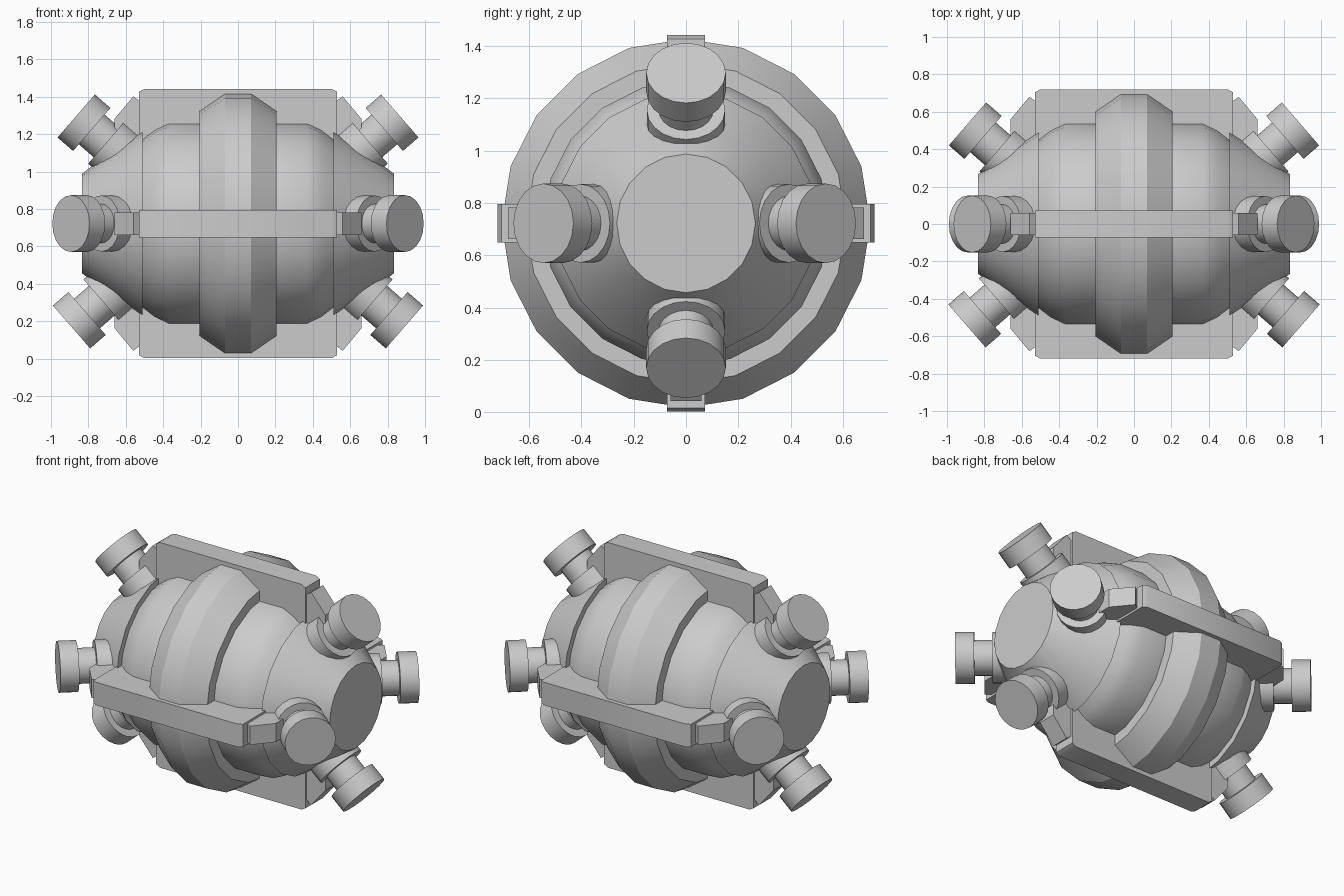
import bpy, bmesh, math
from mathutils import Vector, Matrix

if "Cube" in bpy.data.objects:
    bpy.data.objects.remove(bpy.data.objects["Cube"])

CZ = 0.722      # height of the hull's long axis
SIDES = 20


def finish(name, bm):
    bmesh.ops.remove_doubles(bm, verts=bm.verts[:], dist=1e-5)
    bmesh.ops.recalc_face_normals(bm, faces=bm.faces[:])
    me = bpy.data.meshes.new(name)
    bm.to_mesh(me)
    bm.free()
    ob = bpy.data.objects.new(name, me)
    bpy.context.collection.objects.link(ob)
    bpy.ops.object.select_all(action='DESELECT')
    ob.select_set(True)
    bpy.context.view_layer.objects.active = ob
    bpy.ops.object.shade_smooth_by_angle(angle=math.radians(30))
    return ob


def lathe(name, profile, matrix, sides=SIDES):
    """Revolve (axial, radius) points about local X, with flat end caps."""
    bm = bmesh.new()
    rings = []
    for a, r in profile:
        rings.append([bm.verts.new(matrix @ Vector((
            a, r * math.cos(2 * math.pi * i / sides), r * math.sin(2 * math.pi * i / sides))))
            for i in range(sides)])
    for p, q in zip(rings, rings[1:]):
        for i in range(sides):
            j = (i + 1) % sides
            bm.faces.new((p[i], p[j], q[j], q[i]))
    bm.faces.new(rings[0])
    bm.faces.new(rings[-1])
    return finish(name, bm)


def plate(name, outline, width, matrix):
    """Extrude an outline in local XZ to a plate of the given Y width."""
    bm = bmesh.new()
    face = bm.faces.new([bm.verts.new((x, -width / 2, z)) for x, z in outline])
    out = bmesh.ops.extrude_face_region(bm, geom=[face])
    verts = [v for v in out['geom'] if isinstance(v, bmesh.types.BMVert)]
    bmesh.ops.translate(bm, verts=verts, vec=(0, width, 0))
    bmesh.ops.transform(bm, matrix=matrix, verts=bm.verts[:])
    return finish(name, bm)


centre = Matrix.Translation((0, 0, CZ))

# Hull: tapered ends with an inner lip, rounded drum, raised middle band
half = [(0.07, 0.705), (0.205, 0.612), (0.205, 0.545), (0.37, 0.545), (0.445, 0.51),
        (0.51, 0.46), (0.51, 0.50), (0.70, 0.37), (0.835, 0.265)]
lathe("hull", [(-a, r) for a, r in reversed(half)] + half, centre)

# Fins and thrusters repeat around the hull: top, sides, bottom
fin = [(0.50, 0.72), (0.528, 0.705), (0.528, 0.35)]
block = [(0.50, 0.635), (0.525, 0.655), (0.56, 0.68), (0.66, 0.56), (0.66, 0.30), (0.50, 0.30)]

# Outer face position of the thrusters (axial, radial) per direction
faces = {"top": (0, 0.865, 0.575), "front": (90, 0.893, 0.545),
         "bottom": (180, 0.89, 0.553), "back": (270, 0.89, 0.535)}

for side, (deg, fx, fr) in faces.items():
    turn = centre @ Matrix.Rotation(math.radians(deg), 4, 'X')
    plate(f"{side}_fin", fin + [(-x, z) for x, z in reversed(fin)], 0.147, turn)
    for sx, end in ((1, "right"), (-1, "left")):
        plate(f"{side}_{end}_fin_block", [(sx * x, z) for x, z in block], 0.12, turn)
        # Thruster: collar sunk in the hull, thin neck, wide cap
        d = Vector((sx * math.cos(math.radians(41)), 0, math.sin(math.radians(41))))
        aim = d.to_track_quat('X', 'Z').to_matrix().to_4x4()
        place = turn @ Matrix.Translation((sx * fx, 0, fr)) @ aim
        lathe(f"{side}_{end}_thruster",
              [(-0.42, 0.15), (-0.215, 0.15), (-0.215, 0.105), (-0.11, 0.105),
               (-0.11, 0.152), (0, 0.152)], place)
